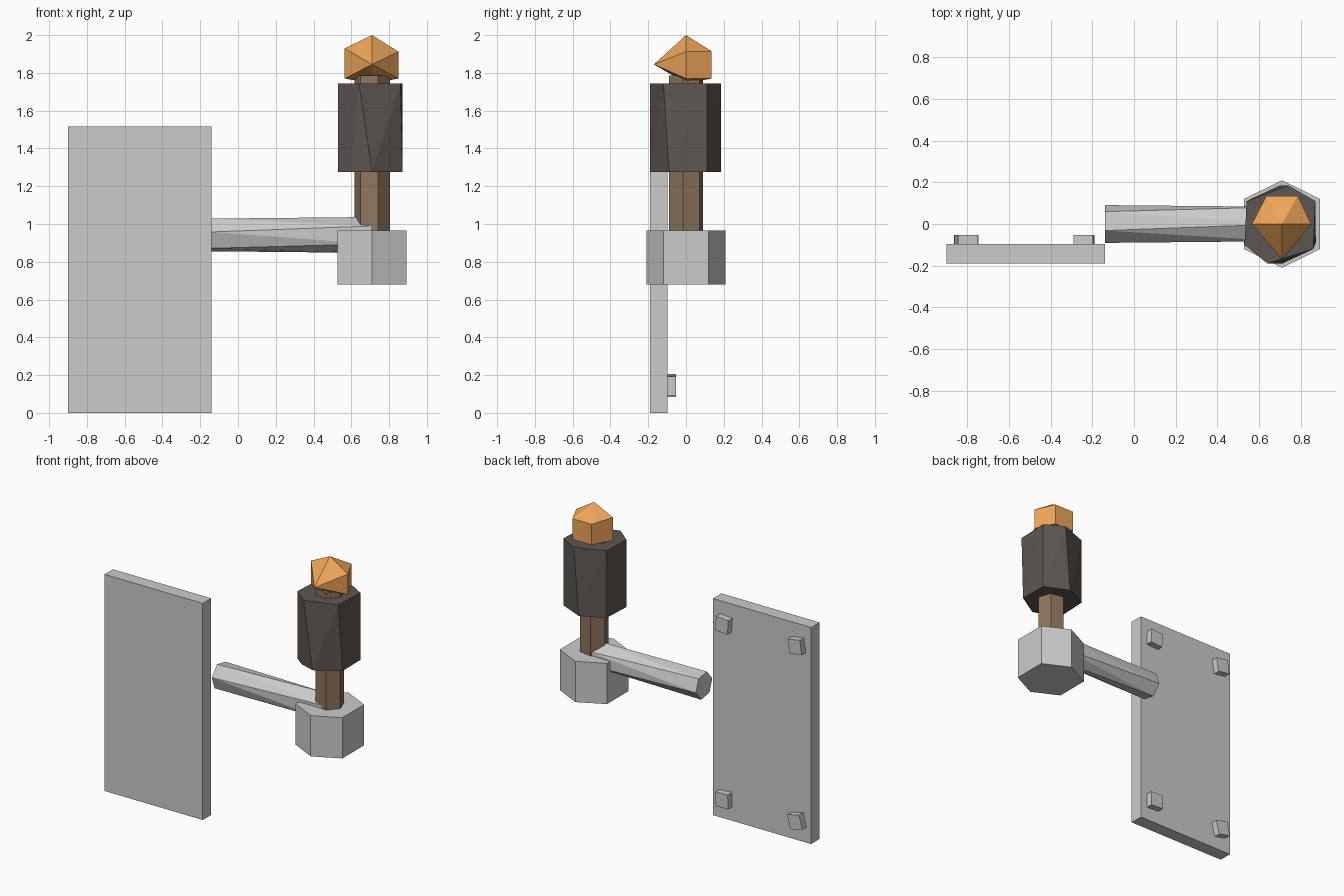
import bpy, bmesh
from math import sin, cos, radians
from mathutils import Matrix, Vector

if "Cube" in bpy.data.objects:
    bpy.data.objects.remove(bpy.data.objects["Cube"])


def material(name, rgb):
    m = bpy.data.materials.new(name)
    m.diffuse_color = (*rgb, 1)
    m.use_nodes = True
    m.node_tree.nodes["Principled BSDF"].inputs["Base Color"].default_value = m.diffuse_color
    return m


def finish(name, bm, mat=None):
    bmesh.ops.recalc_face_normals(bm, faces=bm.faces)
    me = bpy.data.meshes.new(name)
    bm.to_mesh(me)
    bm.free()
    ob = bpy.data.objects.new(name, me)
    bpy.context.collection.objects.link(ob)
    if mat:
        me.materials.append(mat)
    return ob


def hull(name, points, mat=None):
    """Faceted solid wrapped around a few points."""
    bm = bmesh.new()
    for p in points:
        bm.verts.new(p)
    bmesh.ops.convex_hull(bm, input=bm.verts)
    bmesh.ops.delete(bm, geom=[v for v in bm.verts if not v.link_faces], context='VERTS')
    bmesh.ops.dissolve_limit(bm, angle_limit=radians(0.5), verts=bm.verts, edges=bm.edges)
    return finish(name, bm, mat)


def hexagon(r, turn):
    return [(r * cos(radians(turn + 60 * i)), r * sin(radians(turn + 60 * i))) for i in range(6)]


def box(name, size, center, roll=0):
    bm = bmesh.new()
    mat = (Matrix.Translation(center) @ Matrix.Rotation(radians(roll), 4, 'Y')
           @ Matrix.Diagonal((*size, 1)))
    bmesh.ops.create_cube(bm, size=1, matrix=mat)
    return finish(name, bm)


cloth_mat = material("dark_cloth", (0.11, 0.095, 0.085))
wood_mat = material("wood", (0.27, 0.18, 0.11))
flame_mat = material("flame", (0.85, 0.38, 0.10))

# wall plate with four slightly crooked bolts
box("wall_plate", (0.76, 0.093, 1.515), (-0.52, -0.1435, 0.7575))
for i, (x, z, roll) in enumerate([(-0.24, 0.145, 2), (-0.805, 0.145, 14),
                                  (-0.24, 1.37, -4), (-0.805, 1.37, 9)]):
    box(f"bolt_{i + 1}", (0.095, 0.05, 0.1), (x, -0.077, z), roll)

# twisted hexagonal arm
start, end = hexagon(0.092, 50), hexagon(0.095, 30)
hull("arm", [(-0.14, y, 0.942 + z) for y, z in start] +
     [(0.71, y, 0.942 + z) for y, z in end])

# holder cup
cup = [(0.71, -0.21), (0.892, -0.12), (0.892, 0.12), (0.71, 0.21), (0.528, 0.12), (0.528, -0.12)]
hull("holder_cup", [(x, y, z) for z in (0.68, 0.965) for x, y in cup])

# wooden stick
hull("stick", [(0.71 + x, y, z) for z in (0.9, 1.785) for x, y in hexagon(0.095, 50)], wood_mat)

# cloth wrap, twisted a little between its ends
top = [(0.64, -0.19), (0.86, -0.12), (0.87, 0.11), (0.74, 0.185), (0.54, 0.11), (0.53, -0.1)]
low = [(0.71, -0.19), (0.6, -0.155), (0.53, -0.1), (0.54, 0.11), (0.7, 0.185), (0.87, 0.11),
       (0.872, -0.09)]
hull("cloth_wrap", [(x, y, 1.745) for x, y in top] + [(x, y, 1.275) for x, y in low], cloth_mat)

# faceted flame
hull("flame", [(0.71, 0, 2.0), (0.71, -0.17, 1.845), (0.71, 0, 1.745),
               (0.565, 0, 1.93), (0.85, 0, 1.912), (0.565, 0, 1.77), (0.85, 0, 1.77),
               (0.635, 0.135, 1.915), (0.785, 0.135, 1.915),
               (0.635, 0.135, 1.77), (0.785, 0.135, 1.77)], flame_mat)
